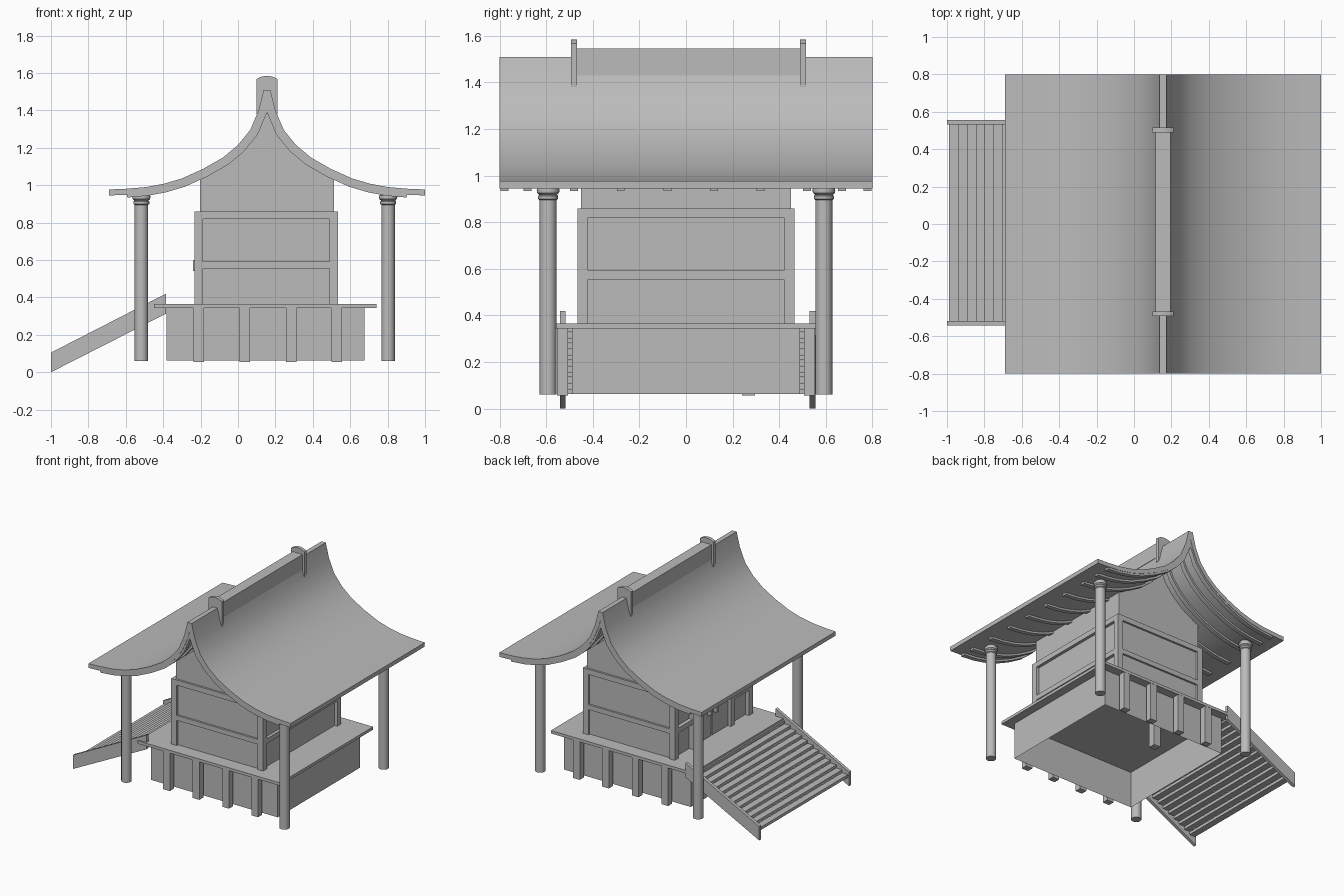
import bpy, bmesh, math
from mathutils import Vector

cube = bpy.data.objects.get("Cube")
if cube:
    bpy.data.objects.remove(cube, do_unlink=True)

grey = bpy.data.materials.new("plain_grey")
grey.use_nodes = True
COLOUR = (0.5, 0.5, 0.5, 1)
grey.diffuse_color = COLOUR
grey.node_tree.nodes["Principled BSDF"].inputs["Base Color"].default_value = COLOUR

CX = 0.155  # house axis


def finish(name, bm, smooth=False):
    bmesh.ops.recalc_face_normals(bm, faces=bm.faces)
    mesh = bpy.data.meshes.new(name)
    bm.to_mesh(mesh)
    bm.free()
    mesh.materials.append(grey)
    ob = bpy.data.objects.new(name, mesh)
    bpy.context.collection.objects.link(ob)
    if smooth:
        bpy.ops.object.select_all(action='DESELECT')
        ob.select_set(True)
        bpy.context.view_layer.objects.active = ob
        bpy.ops.object.shade_smooth_by_angle(angle=math.radians(30))
    return ob


def box(name, x0, x1, y0, y1, z0, z1, open_bottom=False):
    bm = bmesh.new()
    bmesh.ops.create_cube(bm, size=1)
    for v in bm.verts:
        v.co = Vector(((x0 + x1) / 2 + v.co.x * (x1 - x0),
                       (y0 + y1) / 2 + v.co.y * (y1 - y0),
                       (z0 + z1) / 2 + v.co.z * (z1 - z0)))
    if open_bottom:
        low = min(bm.faces, key=lambda f: f.calc_center_median().z)
        bmesh.ops.delete(bm, geom=[low], context='FACES_ONLY')
    return finish(name, bm)


def extrude_y(name, outline, y0, y1, smooth=False):
    """Extrude an (x, z) outline from y0 to y1."""
    bm = bmesh.new()
    face = bm.faces.new([bm.verts.new((x, y0, z)) for x, z in outline])
    out = bmesh.ops.extrude_face_region(bm, geom=[face])
    verts = [g for g in out["geom"] if isinstance(g, bmesh.types.BMVert)]
    bmesh.ops.translate(bm, verts=verts, vec=(0, y1 - y0, 0))
    return finish(name, bm, smooth)


def lathe(name, cx, cy, profile, sides=24):
    bm = bmesh.new()
    rings = [[bm.verts.new((cx + r * math.cos(2 * math.pi * i / sides),
                            cy + r * math.sin(2 * math.pi * i / sides), z))
              for i in range(sides)] for r, z in profile]
    for a, b in zip(rings, rings[1:]):
        for i in range(sides):
            j = (i + 1) % sides
            bm.faces.new((a[i], a[j], b[j], b[i]))
    bm.faces.new(rings[0])
    bm.faces.new(rings[-1])
    return finish(name, bm, True)


# Roof half profile: distance from the axis, height
ROOF = [(0.018, 1.51), (0.045, 1.40), (0.09, 1.295), (0.155, 1.215),
        (0.235, 1.148), (0.34, 1.088), (0.455, 1.036), (0.55, 1.008),
        (0.645, 0.99), (0.75, 0.981), (0.845, 0.977)]


def lowered(depth, peak):
    """Roof half profile pushed in by depth, meeting the axis at peak."""
    pts = [(0.0, peak)]
    for i in range(1, len(ROOF)):
        a, b = ROOF[i - 1], ROOF[min(i + 1, len(ROOF) - 1)]
        d = Vector((b[0] - a[0], b[1] - a[1])).normalized()
        pts.append((max(ROOF[i][0] + d.y * depth, 0.002), ROOF[i][1] - d.x * depth))
    return pts


def full(half):
    """Mirror a half profile about the axis, running left to right."""
    left = [(CX - u, z) for u, z in reversed(half)]
    right = [(CX + u, z) for u, z in half]
    return left + (right[1:] if half[0][0] == 0 else right)


# Roof shell and the ribs under it
under = lowered(0.032, 1.445)
extrude_y("roof", full(ROOF) + full(under)[::-1], -0.8, 0.8, True)
rib_top, rib_low = lowered(0.025, 1.455)[:-1], lowered(0.047, 1.39)[:-1]
for y in [-0.68 + 0.2 * k for k in range(7)] + [0.67, -0.78, 0.78]:
    extrude_y("roof_rib", full(rib_top) + full(rib_low)[::-1], y - 0.017, y + 0.017, True)

# Ridge beam with rounded end caps
box("ridge_beam", CX - 0.041, CX + 0.041, -0.48, 0.505, 1.43, 1.545)
arch = [(CX + 0.056 * t, 1.585 - 0.017 * t * t) for t in (-1, -0.6, -0.2, 0.2, 0.6, 1)]
for y in (-0.48, 0.503):
    extrude_y("ridge_cap", arch + [(CX + 0.056, 1.38), (CX - 0.056, 1.38)],
              y - 0.013, y + 0.013)

# House walls up to the roof
HALF = 0.357
gable = [p for p in lowered(0.02, 1.46) if p[0] < HALF - 0.02] + [(HALF, 1.065), (HALF, 0.36)]
extrude_y("house_wall", full(gable), -0.45, 0.45)

# Timber frame around the walls
X0, X1, Y = -0.232, 0.535, 0.465
for x in (X0, X1 - 0.045):
    for y in (-Y, Y - 0.045):
        box("corner_post", x, x + 0.045, y, y + 0.045, 0.36, 0.86)
box("top_rail", X0, X1, -Y, Y, 0.82, 0.86)
box("middle_rail", -0.2, X1, -Y, Y, 0.555, 0.592)

# Door on the stair side
for s in (-1, 1):
    lo, hi = sorted((s * 0.23, s * 0.44))
    box("side_rail", X0, -0.19, lo, hi, 0.555, 0.592)
    lo, hi = sorted((s * 0.205, s * 0.25))
    box("door_post", X0, -0.19, lo, hi, 0.36, 0.83)
    lo, hi = sorted((s * 0.006, s * 0.2))
    box("door_panel", -0.211, -0.19, lo, hi, 0.37, 0.815)
    lo, hi = sorted((s * 0.025, s * 0.045))
    box("door_handle", -0.24, -0.205, lo, hi, 0.54, 0.6)

# Deck, hollow base and its legs
box("deck", -0.45, 0.74, -0.555, 0.555, 0.343, 0.365)
box("base", -0.383, 0.675, -0.49, 0.49, 0.063, 0.35, open_bottom=True)
LEGS = (-0.21, 0.037, 0.285, 0.527)
for x in LEGS:
    for y in (-0.53, 0.53):
        box("deck_leg", x - 0.028, x + 0.028, y - 0.024, y + 0.024, 0.056, 0.35)
box("inner_leg", LEGS[1] - 0.028, LEGS[1] + 0.028, 0.24, 0.296, 0.056, 0.35)

# Roof columns with ringed capitals
SHAFT = [(0.036, 0.06), (0.036, 0.895), (0.043, 0.9), (0.043, 0.912), (0.038, 0.918),
         (0.047, 0.926), (0.049, 0.936), (0.047, 0.946), (0.04, 0.95), (0.04, 0.965)]
for x in (-0.517, 0.803):
    for y in (-0.592, 0.592):
        lathe("roof_column", x, y, SHAFT)

# Stairs: two sloping side boards and the treads between
side = [(-1.0, 0.105), (-0.385, 0.42), (-0.385, 0.313), (-0.99, 0.005), (-1.0, 0.0)]
for y in (-0.53, 0.543):
    extrude_y("stair_side", side, y - 0.012, y + 0.012)
STEPS = 12
for i in range(STEPS):
    x = -0.99 + 0.048 * i
    z = 0.085 + 0.0242 * i
    box("stair_tread", x, x + 0.05, -0.525, 0.535, z - 0.022, z)
